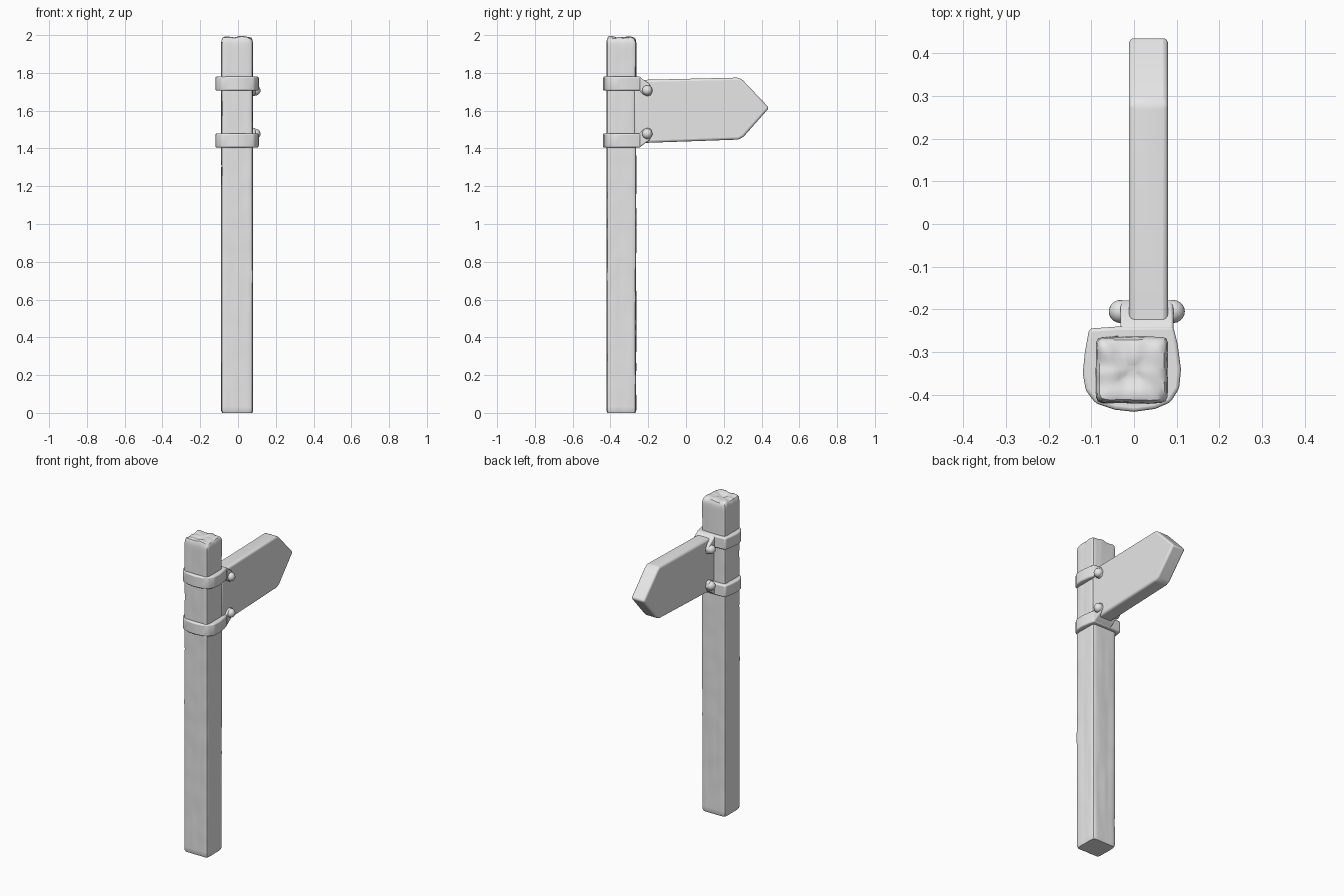
import bpy
import bmesh
import math
from mathutils import Vector, noise

cube = bpy.data.objects.get("Cube")
if cube:
    bpy.data.objects.remove(cube, do_unlink=True)

GREY = 0.8
grey = bpy.data.materials.new("plain_grey")
grey.use_nodes = True
grey.diffuse_color = (GREY, GREY, GREY, 1)
grey.node_tree.nodes["Principled BSDF"].inputs["Base Color"].default_value = (GREY, GREY, GREY, 1)


def finish(name, bm, bevel=0, angle=35):
    """Turn a bmesh into a shaded, bevelled object."""
    bmesh.ops.recalc_face_normals(bm, faces=bm.faces)
    mesh = bpy.data.meshes.new(name)
    bm.to_mesh(mesh)
    bm.free()
    mesh.materials.append(grey)
    obj = bpy.data.objects.new(name, mesh)
    bpy.context.collection.objects.link(obj)
    bpy.ops.object.select_all(action="DESELECT")
    obj.select_set(True)
    bpy.context.view_layer.objects.active = obj
    bpy.ops.object.shade_smooth_by_angle(angle=math.radians(angle))
    if bevel:
        mod = obj.modifiers.new("soft_edges", "BEVEL")
        mod.width = bevel
        mod.segments = 3
        mod.angle_limit = math.radians(25)
    return obj


def prism(name, outline, place, low, high, bevel):
    """Extrude a 2D outline between two depths; place maps (u, v, depth) to 3D."""
    bm = bmesh.new()
    ends = [[bm.verts.new(place(u, v, d)) for u, v in outline] for d in (low, high)]
    for end in ends:
        bm.faces.new(end)
    n = len(outline)
    for i in range(n):
        j = (i + 1) % n
        bm.faces.new((ends[0][i], ends[0][j], ends[1][j], ends[1][i]))
    return finish(name, bm, bevel)


def upright(u, v, d):
    return (u, v, d)


def sideways(u, v, d):
    return (d, u, v)


# Weathered square post: stacked rounded-square rings with stretched wood grain
SIDES, LEVELS = 64, 90
HALF_X, HALF_Y = 0.084, 0.078
CENTRE = Vector((-0.005, -0.342, 0))
rings = [(0.0, 0.5), (0.0, 0.94)]
rings += [(0.012 + 1.943 * i / LEVELS, 1.0) for i in range(LEVELS + 1)]
rings += [(1.972, 0.97), (1.983, 0.9), (1.988, 0.75), (1.989, 0.55), (1.986, 0.35), (1.982, 0.15)]
bm = bmesh.new()
loops = []
for z, scale in rings:
    loop = []
    for i in range(SIDES):
        a = math.tau * i / SIDES
        c, s = math.cos(a), math.sin(a)
        r = scale * (abs(c) ** 12 + abs(s) ** 12) ** (-1 / 12)
        x, y = c * r * HALF_X, s * r * HALF_Y
        grain = noise.noise(Vector((x * 30, y * 30, z * 2.5)))
        dents = noise.noise(Vector((x * 12, y * 12, z * 9 + 5)))
        push = 1 + 0.022 * grain + 0.02 * dents
        lift = 0
        if z > 1.96:
            lift = 0.012 * noise.noise(Vector((x * 22, y * 22, 3)))
        point = CENTRE + Vector((x * push, y * push, min(z + lift, 2.0)))
        loop.append(bm.verts.new(point))
    loops.append(loop)
for lower, upper in zip(loops, loops[1:]):
    for i in range(SIDES):
        j = (i + 1) % SIDES
        bm.faces.new((lower[i], lower[j], upper[j], upper[i]))
bm.faces.new(loops[0])
bm.faces.new(loops[-1])
finish("post", bm, angle=40)

# Arrow-shaped sign board
board = [(-0.275, 1.43), (-0.2, 1.43), (0.28, 1.447), (0.305, 1.462), (0.44, 1.615),
         (0.3, 1.762), (0.28, 1.775), (-0.275, 1.762)]
prism("sign_board", board, sideways, -0.012, 0.08, 0.012)

# Clamps: a collar around the post, a lug gripping the board and two bolts
MIDDLE = 1.5925
collar = [(-0.105, -0.245), (-0.115, -0.3), (-0.12, -0.35), (-0.113, -0.39), (-0.09, -0.42),
          (-0.045, -0.435), (0, -0.44), (0.05, -0.433), (0.085, -0.418), (0.106, -0.385),
          (0.11, -0.34), (0.102, -0.28), (0.092, -0.24), (-0.035, -0.24)]
lug = [(-0.27, 0.115), (-0.27, 0.186), (-0.245, 0.186), (-0.195, 0.15), (-0.178, 0.12),
       (-0.185, 0.09), (-0.205, 0.083), (-0.23, 0.095), (-0.245, 0.115)]
for name, side in (("upper", 1), ("lower", -1)):
    base, tip = sorted((MIDDLE + side * 0.113, MIDDLE + side * 0.1875))
    prism(name + "_collar", collar, upright, base, tip, 0.008)
    shape = [(y, MIDDLE + side * z) for y, z in lug]
    prism(name + "_lug", shape, sideways, -0.032, 0.092, 0.006)
    for end, x in (("right", -0.032), ("left", 0.092)):
        bm = bmesh.new()
        bmesh.ops.create_uvsphere(bm, u_segments=20, v_segments=12, radius=0.027)
        bmesh.ops.translate(bm, verts=bm.verts, vec=(x, -0.205, MIDDLE + side * 0.115))
        finish(f"{name}_{end}_bolt", bm)
